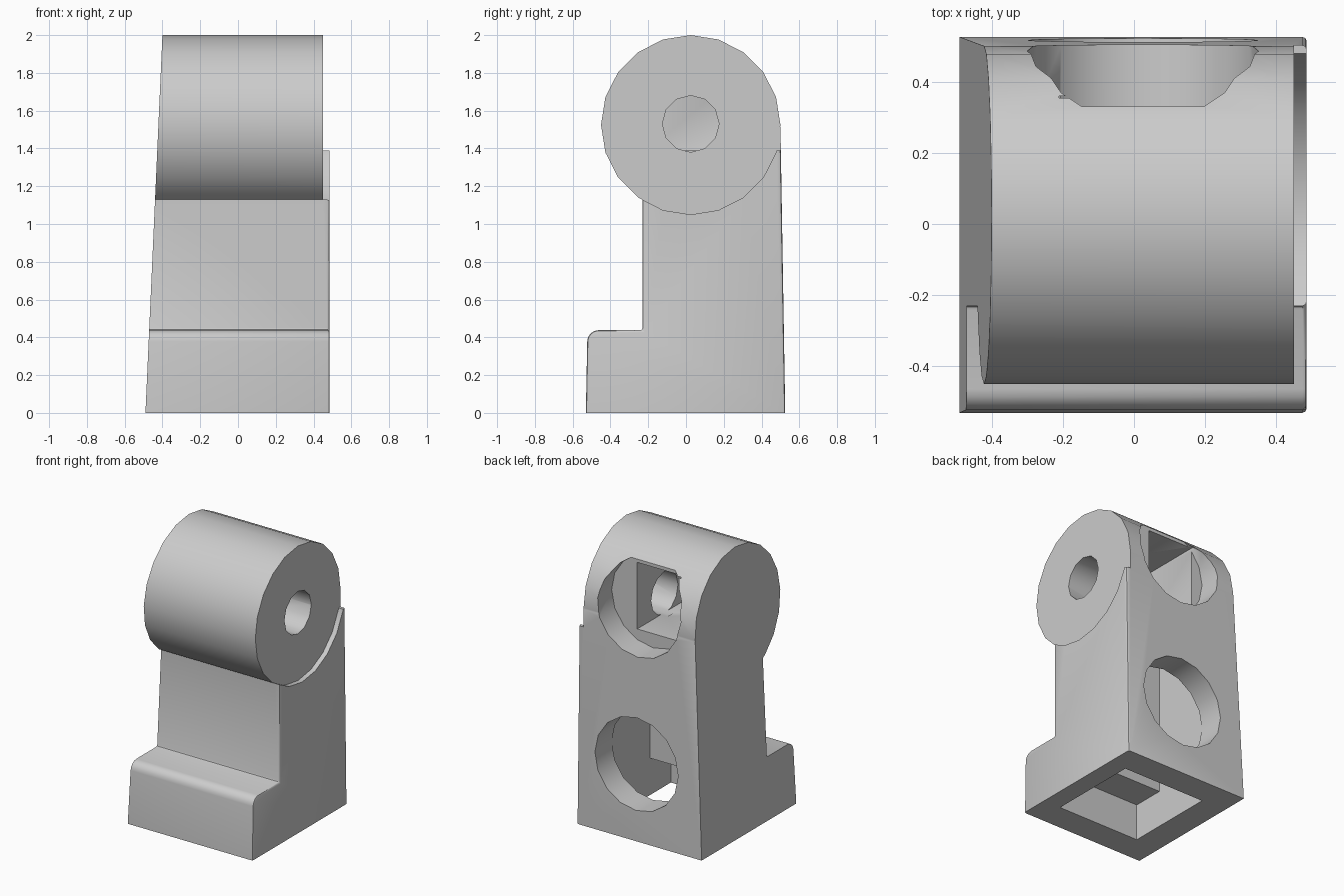
import bpy, bmesh, math
from mathutils import Vector

if "Cube" in bpy.data.objects:
    bpy.data.objects.remove(bpy.data.objects["Cube"])


def prism(name, profile, axis, lo, hi):
    """Extrude a 2D profile along 'x' (profile is y,z) or 'y' (profile is x,z)."""
    bm = bmesh.new()

    def at(p, t):
        return Vector((t, p[0], p[1])) if axis == 'x' else Vector((p[0], t, p[1]))
    a = [bm.verts.new(at(p, lo)) for p in profile]
    b = [bm.verts.new(at(p, hi)) for p in profile]
    n = len(profile)
    bm.faces.new(a)
    bm.faces.new(b)
    for i in range(n):
        bm.faces.new((a[i], a[(i + 1) % n], b[(i + 1) % n], b[i]))
    bmesh.ops.recalc_face_normals(bm, faces=bm.faces)
    me = bpy.data.meshes.new(name)
    bm.to_mesh(me)
    bm.free()
    ob = bpy.data.objects.new(name, me)
    bpy.context.collection.objects.link(ob)
    return ob


def circle(u, v, r, n):
    return [(u + r * math.cos(2 * math.pi * i / n), v + r * math.sin(2 * math.pi * i / n))
            for i in range(n)]


def rect(u0, u1, v0, v1):
    return [(u0, v0), (u1, v0), (u1, v1), (u0, v1)]


def apply_mod(ob, mod):
    bpy.context.view_layer.objects.active = ob
    bpy.ops.object.modifier_apply(modifier=mod.name)


def combine(ob, other, op='DIFFERENCE'):
    other.hide_render = True
    m = ob.modifiers.new("cut", 'BOOLEAN')
    m.operation, m.solver, m.object = op, 'EXACT', other
    apply_mod(ob, m)
    bpy.data.objects.remove(other, do_unlink=True)


# Foot and shin side profile with rounded toe
toe = [(-0.463 + 0.06 * math.cos(math.radians(a)), 0.378 + 0.06 * math.sin(math.radians(a)))
       for a in (90, 112, 135, 158, 180)]
leg = prism("leg", [(-0.532, -0.1), (0.527, -0.1), (0.50, 1.525), (-0.23, 1.525),
                    (-0.23, 0.438)] + toe, 'x', -0.7, 0.485)
bev = leg.modifiers.new("soft_edges", 'BEVEL')
bev.width, bev.segments = 0.012, 2
bev.limit_method, bev.angle_limit = 'ANGLE', math.radians(50)
apply_mod(leg, bev)

# Hip drum, with the shin's side scooped around it
drum_profile = circle(0.025, 1.525, 0.475, 20)
combine(leg, prism("scoop", drum_profile, 'x', 0.45, 0.7))
combine(leg, prism("shoulder_trim", rect(-0.7, 0.7, 1.39, 2.2), 'x', 0.45, 0.7))
combine(leg, prism("hip_drum", drum_profile, 'x', -0.7, 0.45), 'UNION')

# Flat base and slanted outer side
combine(leg, prism("base_trim", rect(-1, 1, -0.5, 0), 'x', -1, 1))
combine(leg, prism("side_trim", [(-1.2, -0.2), (-0.499, -0.2), (-0.391, 2.2), (-1.2, 2.2)],
                   'y', -1, 1))

# Hollow toe and shin, open at the bottom
combine(leg, prism("hollow", [(-0.33, -0.1), (0.33, -0.1), (0.33, 1.25), (-0.1, 1.25),
                              (-0.1, 0.26), (-0.33, 0.26)], 'x', -0.30, 0.35))

# Round sockets in the back
combine(leg, prism("lower_socket", circle(0.025, 0.54, 0.325, 16), 'y', 0.25, 0.8))
combine(leg, prism("upper_socket", circle(0.025, 1.615, 0.325, 16), 'y', 0.33, 0.8))

# Square pocket behind the upper socket and the axle hole
combine(leg, prism("pocket", rect(-0.21, 0.15, 1.39, 1.86), 'y', -0.2, 0.36))
combine(leg, prism("axle_hole", circle(0.025, 1.53, 0.15, 12), 'x', 0.1, 0.7))

# Smooth drum, crisp edges
bpy.ops.object.select_all(action='DESELECT')
leg.select_set(True)
bpy.context.view_layer.objects.active = leg
bpy.ops.object.shade_smooth_by_angle(angle=math.radians(35))
